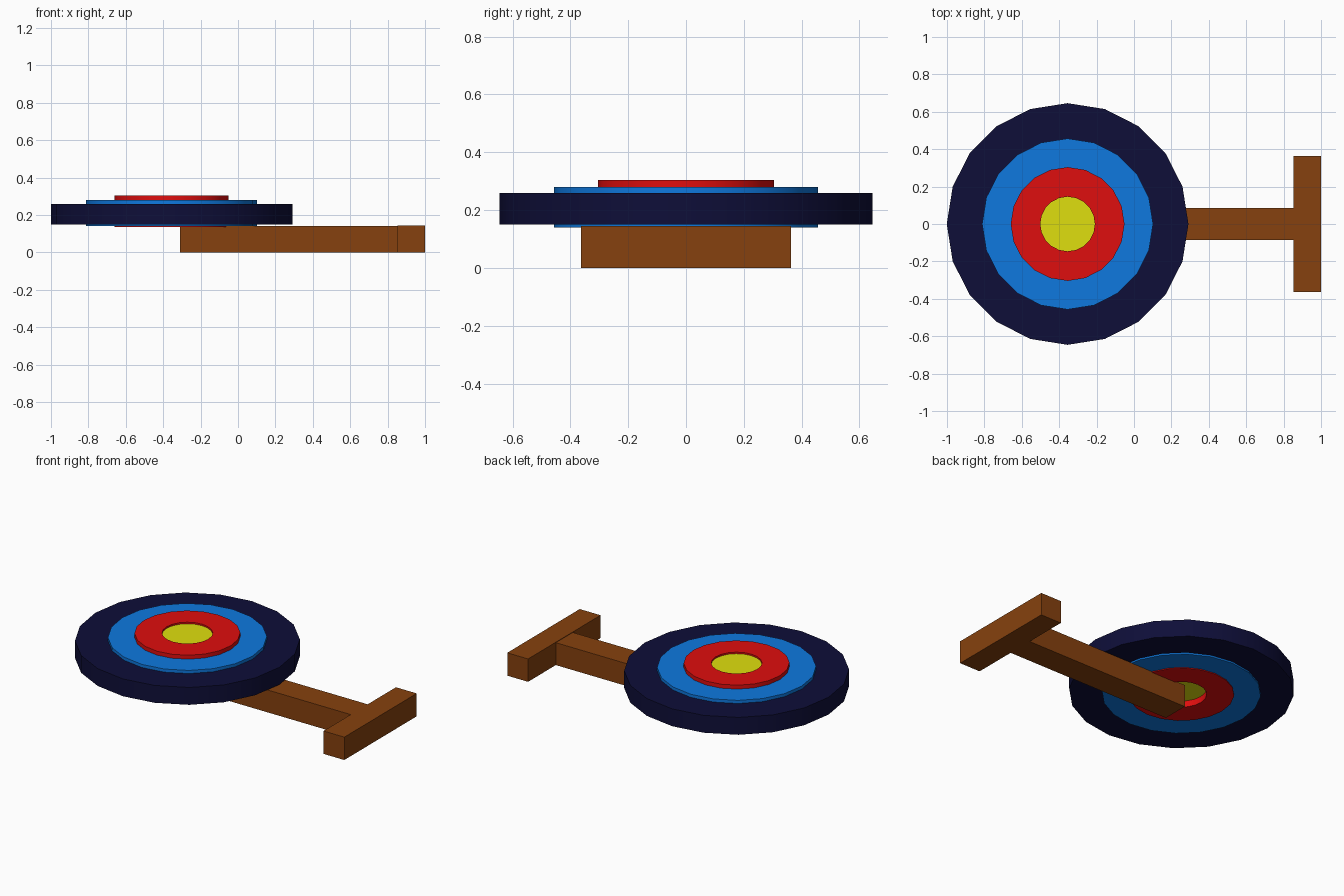
import bpy, bmesh, math

if "Cube" in bpy.data.objects:
    bpy.data.objects.remove(bpy.data.objects["Cube"])

SIDES = 20
CX = -0.355  # centre of the target


def material(name, rgb):
    m = bpy.data.materials.new(name)
    m.diffuse_color = (*rgb, 1)
    m.use_nodes = True
    m.node_tree.nodes["Principled BSDF"].inputs["Base Color"].default_value = m.diffuse_color
    return m


def finish(name, bm, mat):
    bmesh.ops.recalc_face_normals(bm, faces=bm.faces)
    me = bpy.data.meshes.new(name)
    bm.to_mesh(me)
    bm.free()
    me.materials.append(mat)
    ob = bpy.data.objects.new(name, me)
    bpy.context.collection.objects.link(ob)
    # Round walls are smooth, rims and box edges stay sharp
    bpy.ops.object.select_all(action='DESELECT')
    ob.select_set(True)
    bpy.context.view_layer.objects.active = ob
    bpy.ops.object.shade_smooth_by_angle(angle=math.radians(30))
    return ob


def ring(name, r_out, r_in, z0, z1, mat):
    """Ring of rectangular section, or a solid disc when r_in is 0."""
    bm = bmesh.new()

    def loop(r, z):
        return [bm.verts.new((CX + r * math.cos(a), r * math.sin(a), z))
                for a in (2 * math.pi * i / SIDES for i in range(SIDES))]

    loops = [loop(r_out, z0), loop(r_out, z1)]
    if r_in:
        loops += [loop(r_in, z1), loop(r_in, z0)]
        pairs = list(zip(loops, loops[1:] + loops[:1]))
    else:
        pairs = [(loops[0], loops[1])]
        bm.faces.new(loops[0])
        bm.faces.new(loops[1])
    for a, b in pairs:
        for i in range(SIDES):
            j = (i + 1) % SIDES
            bm.faces.new((a[i], a[j], b[j], b[i]))
    return finish(name, bm, mat)


def box(name, lo, hi, mat):
    bm = bmesh.new()
    bmesh.ops.create_cube(bm, size=1)
    for v in bm.verts:
        v.co = [l + (c + 0.5) * (h - l) for l, h, c in zip(lo, hi, v.co)]
    return finish(name, bm, mat)


navy = material("navy", (0.0044, 0.0044, 0.04))
blue = material("blue", (0.0044, 0.19, 0.74))
red = material("red", (0.74, 0.0044, 0.0044))
yellow = material("yellow", (0.74, 0.74, 0.0044))
wood = material("wood", (0.238, 0.053, 0.0044))

# Nested target rings, with the bullseye recessed in the red ring
ring("outer_ring", 0.646, 0.45, 0.15, 0.26, navy)
ring("blue_ring", 0.457, 0.295, 0.14, 0.28, blue)
ring("red_ring", 0.304, 0.146, 0.135, 0.305, red)
ring("bullseye", 0.147, 0, 0.175, 0.295, yellow)

# Wooden stand: post and foot
box("post", (-0.31, -0.085, 0), (0.854, 0.085, 0.142), wood)
box("foot", (0.854, -0.363, 0), (1.0, 0.363, 0.145), wood)
